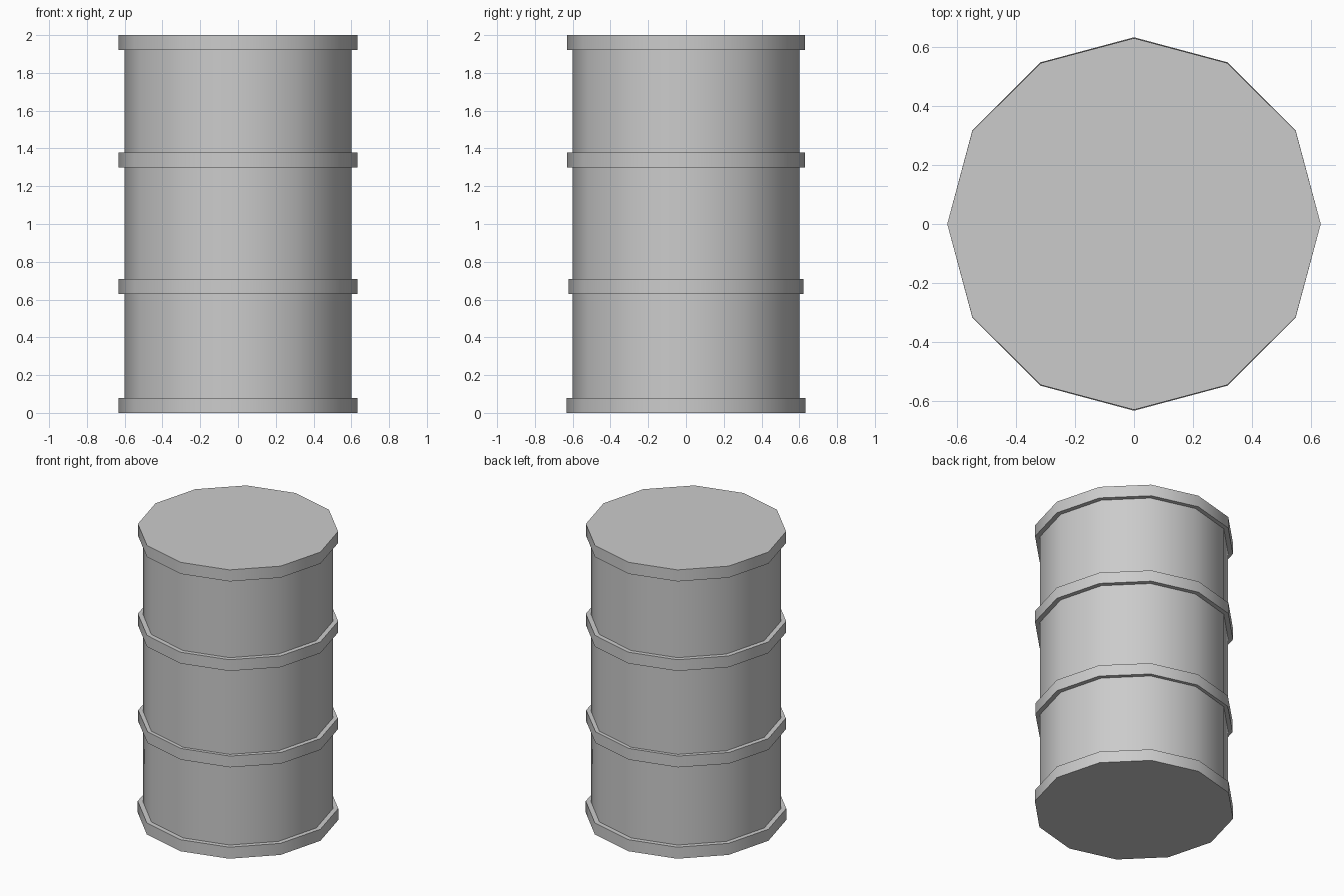
import bpy, bmesh
from math import cos, sin, pi, radians

if "Cube" in bpy.data.objects:
    bpy.data.objects.remove(bpy.data.objects["Cube"])

SIDES = 12


def lathe(name, profile, y_scale=1.0, closed=False):
    """Spin (radius, z) points round z; cap the ends, or join them when closed."""
    bm = bmesh.new()
    loops = [[bm.verts.new((r * cos(2 * pi * i / SIDES),
                            r * sin(2 * pi * i / SIDES) * y_scale, z))
              for i in range(SIDES)] for r, z in profile]
    pairs = list(zip(loops, loops[1:]))
    if closed:
        pairs.append((loops[-1], loops[0]))
    else:
        bm.faces.new(loops[0])
        bm.faces.new(loops[-1])
    for a, b in pairs:
        for i in range(SIDES):
            j = (i + 1) % SIDES
            bm.faces.new((a[i], a[j], b[j], b[i]))
    bmesh.ops.recalc_face_normals(bm, faces=bm.faces)
    mesh = bpy.data.meshes.new(name)
    bm.to_mesh(mesh)
    bm.free()
    ob = bpy.data.objects.new(name, mesh)
    bpy.context.collection.objects.link(ob)
    bpy.ops.object.select_all(action='DESELECT')
    ob.select_set(True)
    bpy.context.view_layer.objects.active = ob
    bpy.ops.object.shade_smooth_by_angle(angle=radians(35))
    return ob


# Drum wall, ending inside the solid rims
lathe("barrel_body", [(0.6, 0.04), (0.6, 1.96)])

# Solid rims closing the bottom and the top
lathe("bottom_rim", [(0.632, 0.0), (0.632, 0.08)])
lathe("top_rim", [(0.632, 1.92), (0.632, 2.0)], y_scale=0.995)

# Raised hoops around the middle
for name, z, ys in (("lower_hoop", 0.63, 0.985), ("upper_hoop", 1.30, 0.997)):
    lathe(name, [(0.59, z), (0.632, z), (0.632, z + 0.078), (0.59, z + 0.078)],
          y_scale=ys, closed=True)
